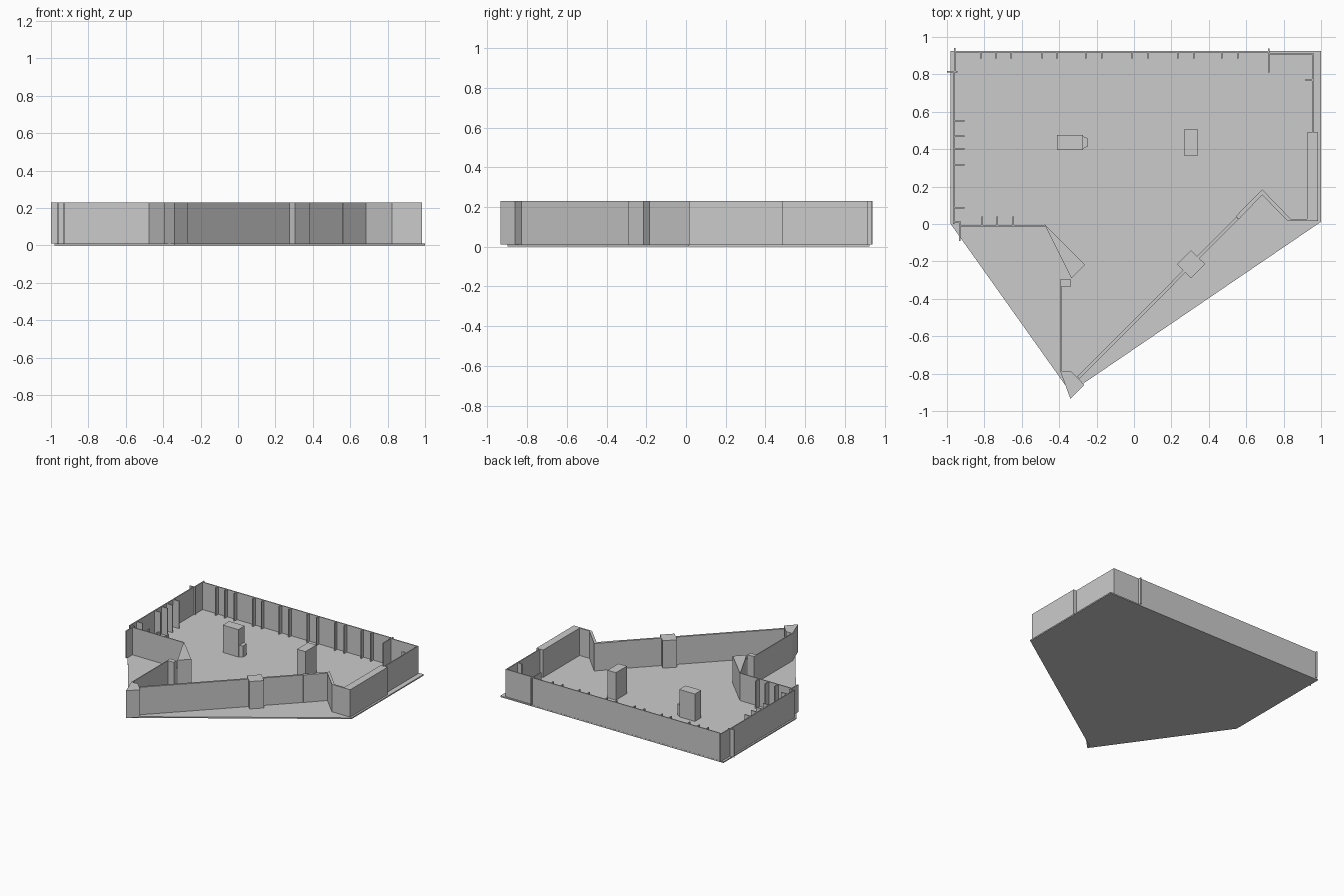
import bpy, bmesh
from mathutils import Vector

Z0, Z1 = 0.01, 0.23   # wall base and top


def prism(name, pts, z0=Z0, z1=Z1):
    """Extrude a plan outline from z0 to z1."""
    bm = bmesh.new()
    face = bm.faces.new([bm.verts.new((x, y, z0)) for x, y in pts])
    ext = bmesh.ops.extrude_face_region(bm, geom=[face])
    bmesh.ops.translate(bm, vec=(0, 0, z1 - z0),
                        verts=[v for v in ext["geom"] if isinstance(v, bmesh.types.BMVert)])
    bmesh.ops.recalc_face_normals(bm, faces=bm.faces)
    me = bpy.data.meshes.new(name)
    bm.to_mesh(me)
    bm.free()
    ob = bpy.data.objects.new(name, me)
    bpy.context.collection.objects.link(ob)
    return ob


def box(name, x0, x1, y0, y1, z0=Z0, z1=Z1):
    return prism(name, [(x0, y0), (x1, y0), (x1, y1), (x0, y1)], z0, z1)


def wall(name, a, b, t=0.01):
    """Straight wall of thickness t between two plan points."""
    a, b = Vector(a), Vector(b)
    d = (b - a).normalized() * t / 2
    n = Vector((-d.y, d.x))
    return prism(name, [a + n, a - n, b - n, b + n])


# Floor slab
prism("floor", [(-0.98, 0), (-0.34, -0.9), (1, 0.012), (1, 0.925), (-0.98, 0.925)], 0, Z0)

# Back wall and its ribs
wall("back_wall", (-0.96, 0.92), (0.72, 0.92), 0.008)
for x in (-0.82, -0.74, -0.655, -0.49, -0.413, -0.257, -0.172,
          -0.01, 0.075, 0.235, 0.32, 0.47, 0.555):
    box("back_rib", x - 0.004, x + 0.004, 0.885, 0.917)
wall("back_divider", (0.72, 0.81), (0.72, 0.938), 0.008)
wall("back_wall_right", (0.72, 0.911), (0.96, 0.911), 0.008)

# Right wall, thick pier and rib
wall("right_wall", (0.956, 0.488), (0.956, 0.911), 0.008)
box("right_rib", 0.916, 0.952, 0.765, 0.776)
box("right_pier", 0.925, 0.985, 0.027, 0.488)

# Left wall with ribs and end pieces
wall("left_wall", (-0.963, 0.0), (-0.963, 0.815), 0.008)
wall("left_wall_back", (-0.959, 0.81), (-0.959, 0.94), 0.008)
wall("left_divider", (-1.0, 0.815), (-0.945, 0.815), 0.008)
for y in (0.553, 0.468, 0.403, 0.318, 0.088):
    box("left_rib", -0.96, -0.907, y - 0.004, y + 0.004)
wall("left_corner_return", (-0.963, 0.013), (-0.928, 0.013), 0.008)
wall("left_corner_post", (-0.931, -0.09), (-0.931, 0.015), 0.008)

# Front left wall, ribs and wedge
wall("front_left_wall", (-0.931, -0.01), (-0.475, -0.01), 0.008)
for x in (-0.812, -0.73, -0.645):
    box("front_rib", x - 0.004, x + 0.004, -0.01, 0.04)
prism("wedge", [(-0.48, 0.0), (-0.335, -0.29), (-0.262, -0.218)])

# Inner passage wall and its end posts
box("passage_post", -0.395, -0.336, -0.334, -0.298)
wall("passage_wall", (-0.391, -0.785), (-0.391, -0.334), 0.008)
prism("corner_pier", [(-0.395, -0.785), (-0.34, -0.935), (-0.266, -0.86), (-0.338, -0.785)])

# Long diagonal wall with a square pier
wall("diagonal_wall", (-0.297, -0.822), (0.553, 0.032), 0.017)
prism("diagonal_pier", [(0.305, -0.14), (0.229, -0.215), (0.305, -0.29), (0.381, -0.215)])

# Peaked wall joining the diagonal to the right side
prism("peaked_wall", [(0.545, 0.042), (0.561, 0.026), (0.685, 0.155), (0.823, 0.015),
                      (0.985, 0.015), (0.985, 0.027), (0.838, 0.027), (0.685, 0.185)])

# Free-standing pillars
box("left_pillar", -0.412, -0.274, 0.396, 0.476)
prism("pillar_step", [(-0.274, 0.402), (-0.245, 0.415), (-0.245, 0.457), (-0.274, 0.47)], Z0, 0.1)
box("right_pillar", 0.268, 0.342, 0.365, 0.505)
